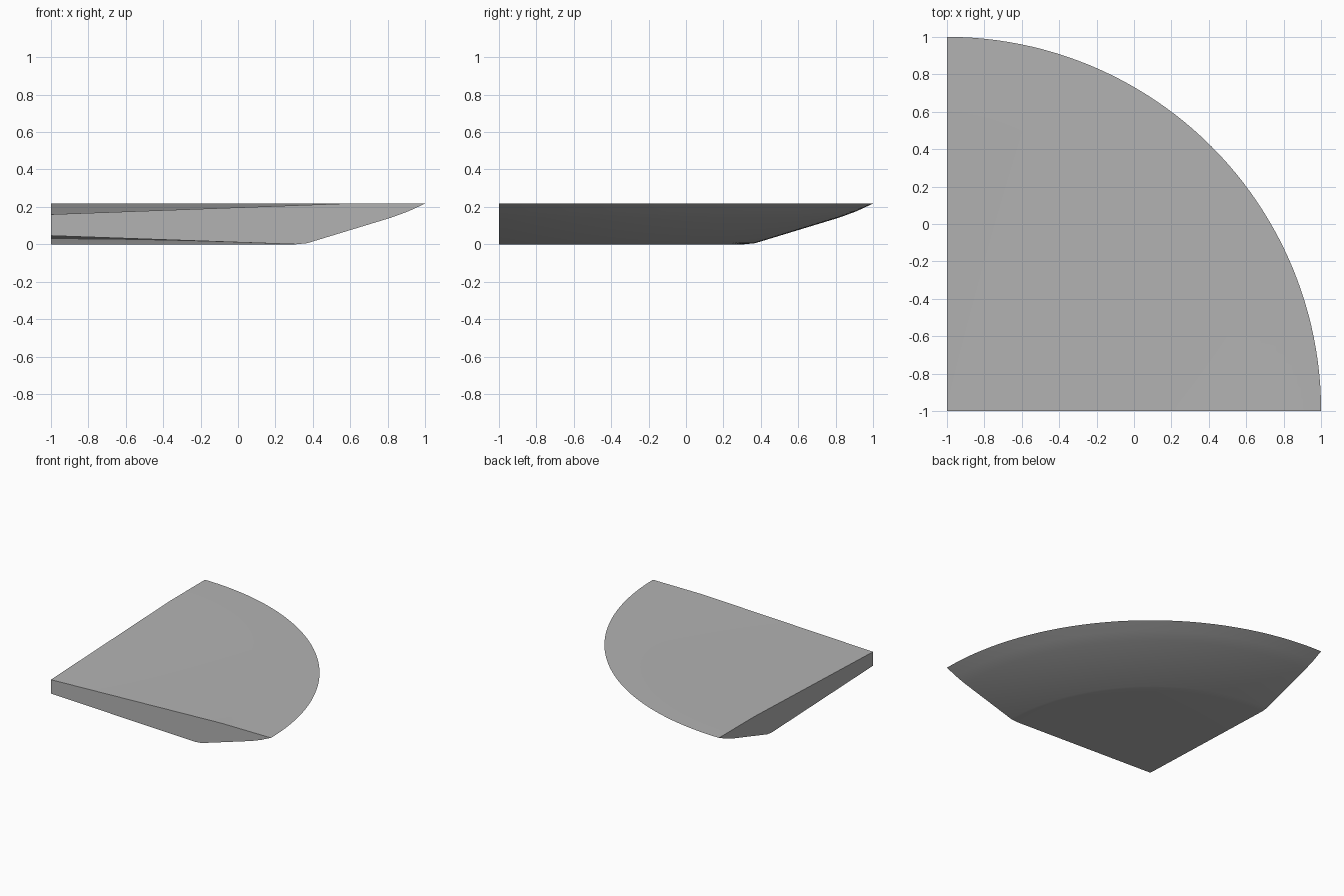
import bpy, bmesh, math
from mathutils import Matrix, Vector

cube = bpy.data.objects.get("Cube")
if cube:
    bpy.data.objects.remove(cube, do_unlink=True)

# Plain grey material
GREY = (0.45, 0.45, 0.45, 1)
mat = bpy.data.materials.new("plain_grey")
mat.use_nodes = True
mat.diffuse_color = GREY
mat.node_tree.nodes["Principled BSDF"].inputs["Base Color"].default_value = GREY

# Cross-section (radius, height): domed underside, sloping rim, dished top
PROFILE = [(0, 0.046), (1.31, 0), (1.37, 0.006), (1.82, 0.143), (1.91, 0.176),
           (1.99, 0.213), (2, 0.217), (1.55, 0.217), (0, 0.16)]
STEPS = 48
CORNER = Vector((-1, -1, 0))

# Sweep the cross-section through a quarter turn around the corner
bm = bmesh.new()
rings = []
for i in range(STEPS + 1):
    turn = Matrix.Rotation(math.pi / 2 * i / STEPS, 4, "Z")
    rings.append([bm.verts.new(CORNER + turn @ Vector((r, 0, z))) for r, z in PROFILE])
for a, b in zip(rings, rings[1:]):
    for k in range(len(PROFILE) - 1):
        bm.faces.new((a[k], b[k], b[k + 1], a[k + 1]))

# Flat cut sides
bm.faces.new(rings[0])
bm.faces.new(rings[-1][::-1])
bmesh.ops.remove_doubles(bm, verts=bm.verts, dist=1e-5)
bmesh.ops.recalc_face_normals(bm, faces=bm.faces)

mesh = bpy.data.meshes.new("quarter_wedge")
bm.to_mesh(mesh)
bm.free()
wedge = bpy.data.objects.new("quarter_wedge", mesh)
bpy.context.collection.objects.link(wedge)
mesh.materials.append(mat)

# Smooth curved rim, sharp cut edges
bpy.ops.object.select_all(action="DESELECT")
wedge.select_set(True)
bpy.context.view_layer.objects.active = wedge
bpy.ops.object.shade_smooth_by_angle(angle=math.radians(14))
